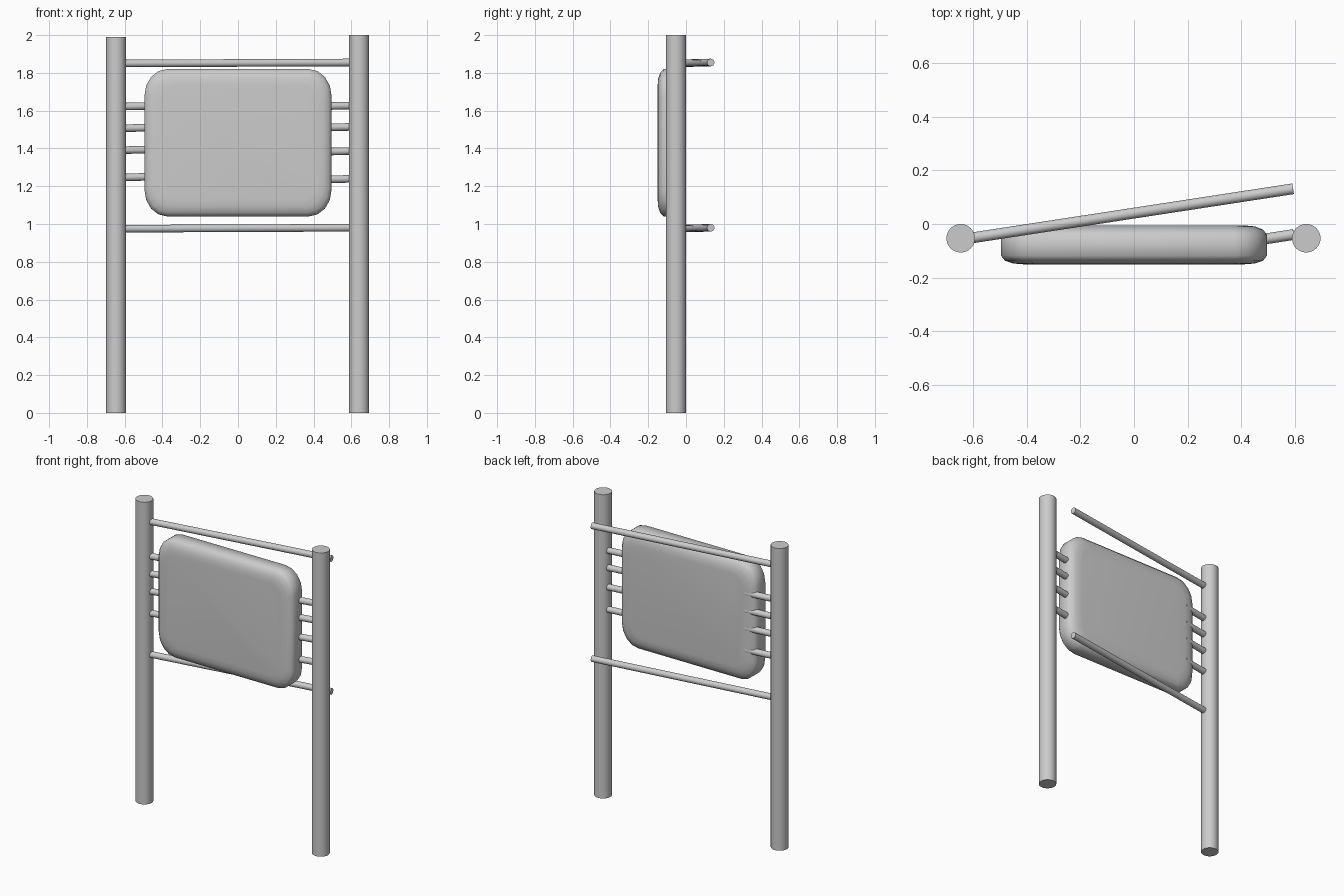
import bpy, bmesh, math
from mathutils import Vector

if "Cube" in bpy.data.objects:
    bpy.data.objects.remove(bpy.data.objects["Cube"])


def rod(name, a, b, r, sides=16):
    """Cylinder running from point a to point b."""
    a, b = Vector(a), Vector(b)
    d = b - a
    bpy.ops.mesh.primitive_cylinder_add(vertices=sides, radius=r, depth=d.length,
                                        location=(a + b) / 2)
    ob = bpy.context.object
    ob.name = name
    ob.rotation_euler = d.to_track_quat('Z', 'Y').to_euler()
    bpy.ops.object.shade_smooth_by_angle(angle=math.radians(40))
    return ob


# Upright posts
rod("left_post", (-0.645, -0.053, 0), (-0.645, -0.053, 1.99), 0.053, 32)
rod("right_post", (0.641, -0.053, 0), (0.641, -0.053, 2.0), 0.053, 32)

# Long slanted rails, fixed to the left post and passing behind the right one
for name, z in (("upper_rail", 1.85), ("lower_rail", 0.975)):
    rod(name, (-0.605, -0.052, z), (0.592, 0.131, z + 0.005), 0.02)

# Short rungs joining the panel to the posts
for i, (zl, zr) in enumerate(((1.622, 1.627), (1.507, 1.514), (1.391, 1.386), (1.247, 1.239))):
    rod(f"left_rung_{i + 1}", (-0.605, -0.052, zl), (-0.42, -0.024, zl + 0.004), 0.02)
    rod(f"right_rung_{i + 1}", (0.42, -0.066, zr - 0.004), (0.595, -0.039, zr), 0.02)


def outline(bm, y, dx, dz, cx=0.12, cz=0.14, n=4):
    """Rounded rectangle ring, inset by dx and dz."""
    hx, hz = 0.495 - dx, 0.39 - dz
    cx, cz = cx - dx * 0.5, cz - dz * 0.5
    ring = []
    for q in range(4):
        sx, sz = ((1, 1), (-1, 1), (-1, -1), (1, -1))[q]
        for k in range(n + 1):
            t = math.pi / 2 * (q + k / n)
            ring.append(bm.verts.new((sx * (hx - cx) + cx * math.cos(t), y,
                                      1.43 + sz * (hz - cz) + cz * math.sin(t))))
    return ring


# Cushioned panel, lofted from front to back
bm = bmesh.new()
layers = ((-0.15, 0.085, 0.085), (-0.147, 0.045, 0.05), (-0.137, 0.015, 0.02), (-0.118, 0, 0),
          (-0.04, 0, 0), (-0.021, 0.015, 0.02), (-0.009, 0.045, 0.05), (-0.005, 0.085, 0.085))
rings = [outline(bm, *layer) for layer in layers]
for r0, r1 in zip(rings, rings[1:]):
    for i in range(len(r0)):
        j = (i + 1) % len(r0)
        bm.faces.new((r0[i], r0[j], r1[j], r1[i]))
bm.faces.new(rings[0])
bm.faces.new(rings[-1])
bmesh.ops.recalc_face_normals(bm, faces=bm.faces)
mesh = bpy.data.meshes.new("panel")
bm.to_mesh(mesh)
bm.free()
panel = bpy.data.objects.new("panel", mesh)
bpy.context.collection.objects.link(panel)
bpy.ops.object.select_all(action='DESELECT')
panel.select_set(True)
bpy.context.view_layer.objects.active = panel
bpy.ops.object.shade_smooth_by_angle(angle=math.radians(50))
